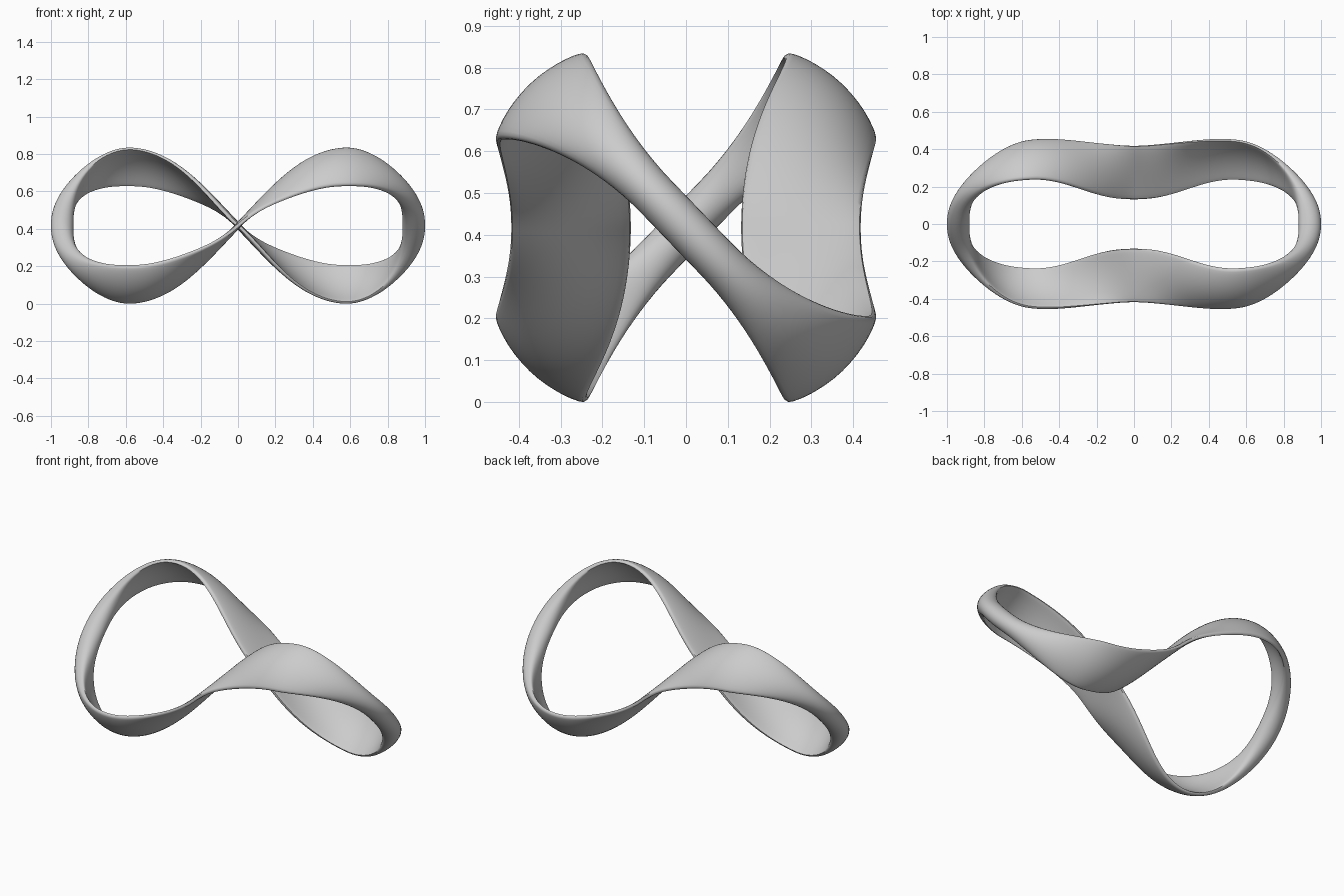
import bpy
import bmesh
from math import sin, cos, pi, radians
from mathutils import Vector

cube = bpy.data.objects.get("Cube")
if cube:
    bpy.data.objects.remove(cube)

RINGS, SIDES = 240, 32
SIZE, HEIGHT = 0.94, 0.915


def centre(t):
    """Lemniscate in the front plane, with the two strands spread apart in depth."""
    s, c = sin(t), cos(t)
    k = 1 / (1 + s * s)
    y = 0.386 * s + 0.131 * sin(3 * t) + 0.02 * sin(5 * t)
    return Vector((SIZE * k * c, -y, HEIGHT * k * s * c))


def smooth(v):
    v = max(0.0, min(1.0, v))
    return v * v * (3 - 2 * v)


def section(t):
    """Ribbon cross-section: round at the two ends, wide and thin elsewhere."""
    s, c = abs(sin(t)), cos(t)
    tangent = (centre(t + 0.001) - centre(t - 0.001)).normalized()
    lean = radians(46) * (1 - s ** 6) * (1 if c > 0 else -1)
    across = Vector((0, cos(lean), sin(lean)))
    normal = across.cross(tangent).normalized()
    half_width = 0.053 + 0.09 * smooth((s - 0.08) / 0.52)
    flat = smooth(s / 0.5)
    half_thick = 0.06 - 0.045 * flat
    bulge = 0.06 * c * s
    for j in range(SIDES):
        a = 2 * pi * j / SIDES
        sa = sin(a)
        rim = abs(sa) ** (1 - 0.6 * flat) * (1 if sa > 0 else -1)
        yield (centre(t) + across * half_width * cos(a)
               + normal * (half_thick * rim + bulge * (sa * sa - 0.5)))


# Sweep the section around the closed loop
bm = bmesh.new()
rings = [[bm.verts.new(p) for p in section(2 * pi * i / RINGS)] for i in range(RINGS)]
for i in range(RINGS):
    r0, r1 = rings[i], rings[(i + 1) % RINGS]
    for j in range(SIDES):
        k = (j + 1) % SIDES
        bm.faces.new((r0[j], r0[k], r1[k], r1[j]))
bmesh.ops.recalc_face_normals(bm, faces=bm.faces)
bmesh.ops.translate(bm, verts=bm.verts, vec=(0, 0, -min(v.co.z for v in bm.verts)))

mesh = bpy.data.meshes.new("twisted_ribbon_loop")
bm.to_mesh(mesh)
bm.free()
ribbon = bpy.data.objects.new("twisted_ribbon_loop", mesh)
bpy.context.collection.objects.link(ribbon)

# Plain grey finish
grey = bpy.data.materials.new("light_grey")
grey.use_nodes = True
grey.diffuse_color = (0.6, 0.6, 0.6, 1)
grey.node_tree.nodes["Principled BSDF"].inputs["Base Color"].default_value = (0.6, 0.6, 0.6, 1)
mesh.materials.append(grey)

bpy.context.view_layer.objects.active = ribbon
ribbon.select_set(True)
bpy.ops.object.shade_smooth_by_angle(angle=radians(50))
